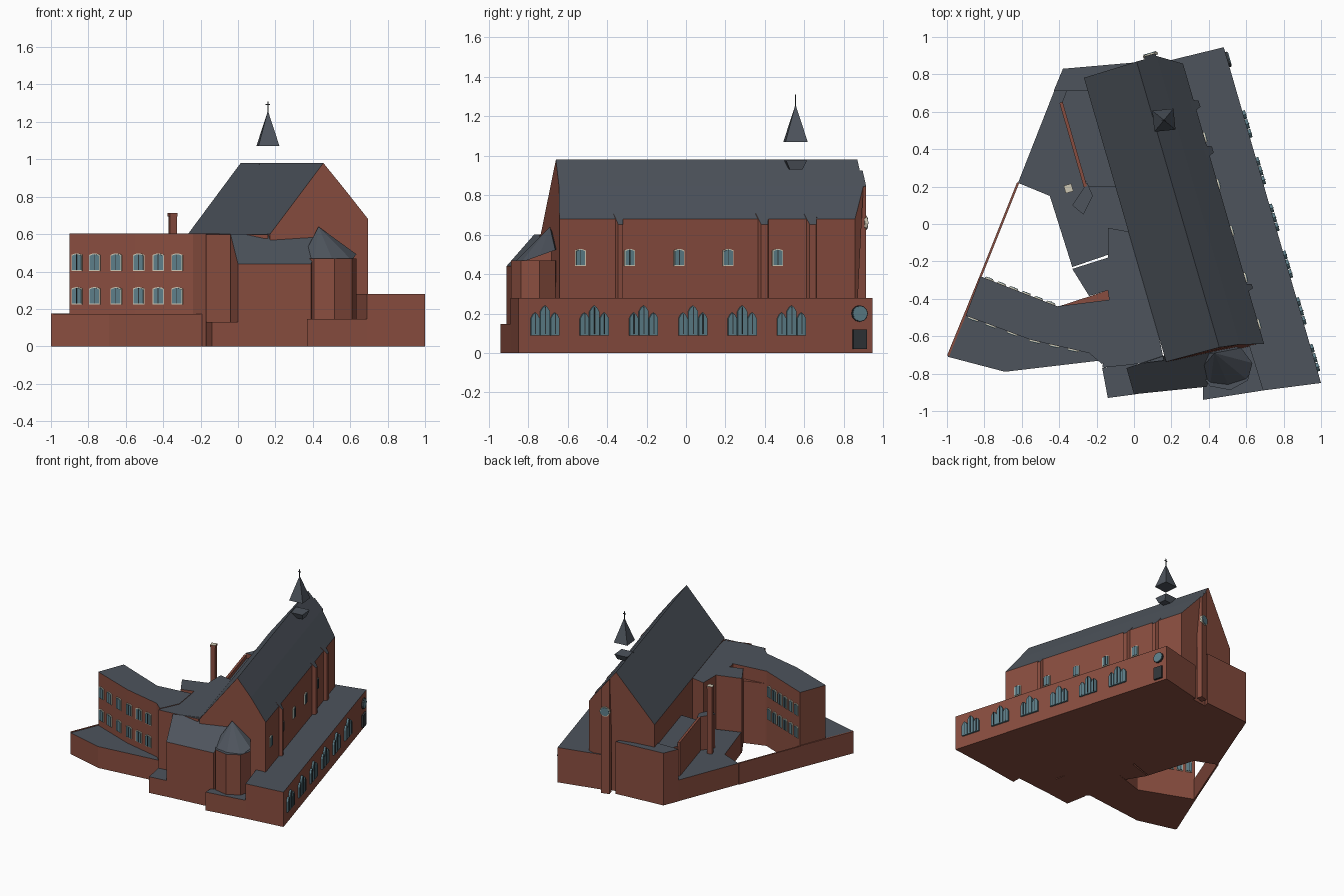
import bpy, bmesh, math
from mathutils import Vector

if "Cube" in bpy.data.objects:
    bpy.data.objects.remove(bpy.data.objects["Cube"])

def mat(name, c):
    m = bpy.data.materials.new(name)
    m.diffuse_color = (*c, 1)
    m.use_nodes = True
    m.node_tree.nodes["Principled BSDF"].inputs["Base Color"].default_value = m.diffuse_color
    return m

BRICK = mat("brick", (.25, .075, .05))
SLATE = mat("slate", (.075, .088, .108))
GLASS = mat("glass", (.11, .21, .25))
TRIM = mat("trim", (.62, .58, .46))
DARK = mat("dark", (.03, .035, .04))

# Nave frame: u points outward to the right, v runs along the nave
U, V = Vector((.961, .278, 0)), Vector((-.278, .961, 0))
def uv(u, v, z=0):
    return U * u + V * v + Vector((0, 0, z))

def mesh(name, verts, faces, mats, roof=True):
    """Build a closed mesh; upward faces take the second material."""
    bm = bmesh.new()
    vs = [bm.verts.new(p) for p in verts]
    for f in faces:
        bm.faces.new([vs[i] for i in f])
    bmesh.ops.recalc_face_normals(bm, faces=bm.faces)
    for f in bm.faces:
        f.material_index = int(roof and len(mats) > 1 and f.normal.z > .1)
    me = bpy.data.meshes.new(name)
    bm.to_mesh(me)
    bm.free()
    ob = bpy.data.objects.new(name, me)
    for m in mats:
        me.materials.append(m)
    bpy.context.collection.objects.link(ob)
    return ob

def loft(name, a, b, mats):
    """Solid between two matching outlines."""
    n = len(a)
    faces = [range(n), range(n, 2 * n)]
    faces += [(i, (i + 1) % n, n + (i + 1) % n, n + i) for i in range(n)]
    return mesh(name, list(a) + list(b), faces, mats)

def prism(name, pts, z0, z1, mats=(BRICK, SLATE)):
    return loft(name, [Vector((x, y, z0)) for x, y in pts],
                [Vector((x, y, z1)) for x, y in pts], mats)

def wall(name, a, b, z1, t=.012):
    a, b = Vector(a), Vector(b)
    d = (b - a).normalized() * t
    s = Vector((-d.y, d.x)) / 2
    return prism(name, [a + s, b + s, b - s, a - s], 0, z1, (BRICK,))

def panel(name, p, n, outline, d, m):
    """Flat outline (sideways, up) standing proud of a wall by d."""
    n = Vector(n).normalized()
    t = Vector((-n.y, n.x, 0))
    a = [Vector(p) + t * x + Vector((0, 0, z)) for x, z in outline]
    return loft(name, [q - n * .01 for q in a], [q + n * d for q in a], (m,))

def arch(w, h, rise):
    h /= 2
    return [(-w/2, -h), (w/2, -h), (w/2, h - rise), (w/4, h - rise * .3), (0, h),
            (-w/4, h - rise * .3), (-w/2, h - rise)]

def disc(r, n=12):
    return [(r * math.cos(i * math.tau / n), r * math.sin(i * math.tau / n)) for i in range(n)]

def window(name, p, n, w, h, rise=.008):
    panel(name + "_frame", p, n, arch(w, h, rise), .006, TRIM)
    panel(name + "_glass", p, n, arch(w * .84, h * .9, rise), .01, GLASS)
    panel(name + "_bar", p, n, arch(w * .07, h * .88, 0.001), .012, DARK)

# Nave: gabled profile with slightly different end positions on each side
prof = [(-.04, 0, -.755, .825), (-.04, .6, -.755, .825), (.255, .98, -.76, .83),
        (.364, .846, -.775, .83), (.49, .68, -.81, .75), (.49, 0, -.81, .75)]
loft("nave", [uv(u, a, z) for u, z, a, b in prof], [uv(u, b, z) for u, z, a, b in prof],
     (BRICK, SLATE))
# Buttresses under the right eave
for y, w in ((-.335, .05), (.395, .07), (.64, .07)):
    v = (y - .14) / .961
    base = [(.47, v - w/2), (.515, v - w/4), (.515, v + w/4), (.47, v + w/2)]
    loft("nave_buttress", [uv(*q) for q in base],
         [uv(q[0], q[1], .98 - (q[0] - .255) * 1.26) for q in base], (BRICK, SLATE))
# Back gable pilaster and round window
loft("back_pilaster", [uv(u, v) for u, v in ((.30, .8), (.30, .845), (.364, .845), (.364, .8))],
     [uv(u, v, .98 - (u - .255) * 1.24) for u, v in ((.30, .8), (.30, .845), (.364, .845), (.364, .8))],
     (BRICK, SLATE))
panel("back_round_frame", uv(.335, .845, .66), V, disc(.04), .006, TRIM)
panel("back_round_glass", uv(.335, .845, .66), V, disc(.034), .01, GLASS)

# Long low aisle on the right, and the front terrace
prism("side_aisle", [(.69, -.89), (1, -.85), (.48, .945), (.13, .86), (.35, .3), (.6, -.6)], 0, .28)
prism("front_terrace", [(.37, -.94), (.69, -.89), (.64, -.6), (.36, -.6)], 0, .147)
for i in range(6):
    v = -.955 + .26 * i
    for dv, w, h in ((0, .05, .15), (-.052, .046, .115), (.052, .046, .115)):
        p = uv(.726, v + dv, .09 + h / 2)
        panel("aisle_lancet", p, U, arch(w, h, .03), .012, GLASS)
        panel("aisle_mullion", p, U, arch(.005, h * .9, .001), .015, DARK)
for i in range(5):
    window("clerestory", uv(.491, -.70 + .26 * i, .485), U, .056, .086)
panel("aisle_round_frame", uv(.726, .705, .2), U, disc(.042), .008, DARK)
panel("aisle_round_glass", uv(.726, .705, .2), U, disc(.037), .012, GLASS)
panel("aisle_door", uv(.726, .705, .07), U, arch(.07, .1, .001), .012, DARK)

# Chancel with its lean-to roof
ch = [(-.04, -.77, .6), (0, -.91, .44), (.39, -.87, .44), (.45, -.66, .6), (.17, -.7, .6)]
loft("chancel", [Vector((x, y, 0)) for x, y, z in ch], [Vector(c) for c in ch], (BRICK, SLATE))
prism("front_step", [(-.17, -.77), (-.14, -.93), (.01, -.91), (.02, -.74)], 0, .13)

# Polygonal stair turret with a leaning pointed roof
oct_pts = [(.49 + .145 * math.cos(math.radians(a)), -.765 + .125 * math.sin(math.radians(a)))
           for a in range(10, 370, 45)]
prism("turret", oct_pts, 0, .47)
tv = [(x, y, .44 + .4 * (y + .89) * (y > -.87) * .9) for x, y in oct_pts] + [(.43, -.69, .64)]
mesh("turret_roof", tv, [range(8)] + [(i, (i + 1) % 8, 8) for i in range(8)], (SLATE,))

# Bent two-storey wing and its low front range
front = [(-.90, -.49), (-.55, -.62), (-.24, -.69)]
back = [(-.82, -.28), (-.41, -.44), (-.13, -.405)]
prism("wing", front + [(-.17, -.75), (-.1, -.6)] + back[::-1], 0, .602)
prism("wing_front_range", [(-.90, -.47), (-.995, -.71), (-.69, -.79), (-.18, -.73), (-.24, -.66),
                           (-.55, -.60)], 0, .172)
def on_path(path, x):
    for a, b in zip(path, path[1:]):
        if x <= b[0]:
            t = (x - a[0]) / (b[0] - a[0])
            d = Vector((b[0] - a[0], b[1] - a[1], 0))
            return (x, a[1] + t * (b[1] - a[1])), d
for z in (.45, .27):
    for x in (-.86, -.765, -.65, -.53, -.425, -.325):
        (px, py), d = on_path(front, x)
        window("wing_front_window", (px, py, z), (d.y, -d.x, 0), .062, .094)
    for i in range(6):
        (px, py), d = on_path(back, -.775 + .066 * i)
        window("wing_back_window", (px, py, z), (-d.y, d.x, 0), .05, .094)

# Link block joining the wing to the nave
prism("link_block", [(.02, -.05), (-.14, -.02), (-.14, -.18), (-.33, -.24), (-.24, -.385),
                     (-.14, -.355), (-.12, -.5), (-.17, -.768), (-.04, -.755), (.16, -.73)], 0, .598)
prism("link_gap_wall", [(-.41, -.443), (-.13, -.41), (-.14, -.355)], 0, .5, (BRICK,))

# Low left building, raised corner, inner lean-to and garden wall
prism("left_building", [(-.38, .83), (-.62, .22), (-.45, .15), (-.33, -.23), (.05, -.1), (-.1, .82)],
      0, .17)
prism("back_corner", [(-.38, .83), (-.43, .71), (-.2, .71), (0, .8), (.02, .865)], 0, .42)
prism("inner_lean_to", [(-.385, .65), (-.25, .2), (-.05, .2), (-.2, .72), (-.36, .715)], 0, .41)
wall("inner_wall", (-.39, .65), (-.26, .2), .44, .018)
prism("roof_hatch", [(-.33, .1), (-.25, .22), (-.22, .15), (-.27, .05)], .1, .44)
wall("garden_wall", (-.62, .22), (-.82, -.28), .172)
wall("wing_end_wall", (-.82, -.28), (-.994, -.705), .176)

# Chimney
def square(x, y, r, rot=.28):
    return [(x + r * math.cos(rot + math.pi / 4 + i * math.pi / 2),
             y + r * math.sin(rot + math.pi / 4 + i * math.pi / 2)) for i in range(4)]
prism("chimney", square(-.35, .19, .026), .1, .7, (BRICK,))
prism("chimney_cap", square(-.35, .19, .03), .695, .712, (BRICK, TRIM))

# Floating spire with a cross, and its small base on the roof slope
S = (.16, .555)
mesh("spire", [(*q, 1.07) for q in square(*S, .08, .1)] + [(*S, 1.26)],
     [range(4)] + [(i, (i + 1) % 4, 4) for i in range(4)], (SLATE,))
prism("cross_post", square(*S, .004, 0), 1.24, 1.31, (DARK,))
prism("cross_arm", [(.148, .553), (.172, .553), (.172, .557), (.148, .557)], 1.289, 1.295, (DARK,))
loft("spire_base", [Vector((*q, .93)) for q in square(S[0] + .01, S[1], .045, .1)],
     [Vector((*q, .975)) for q in square(*S, .075, .1)], (SLATE,))
